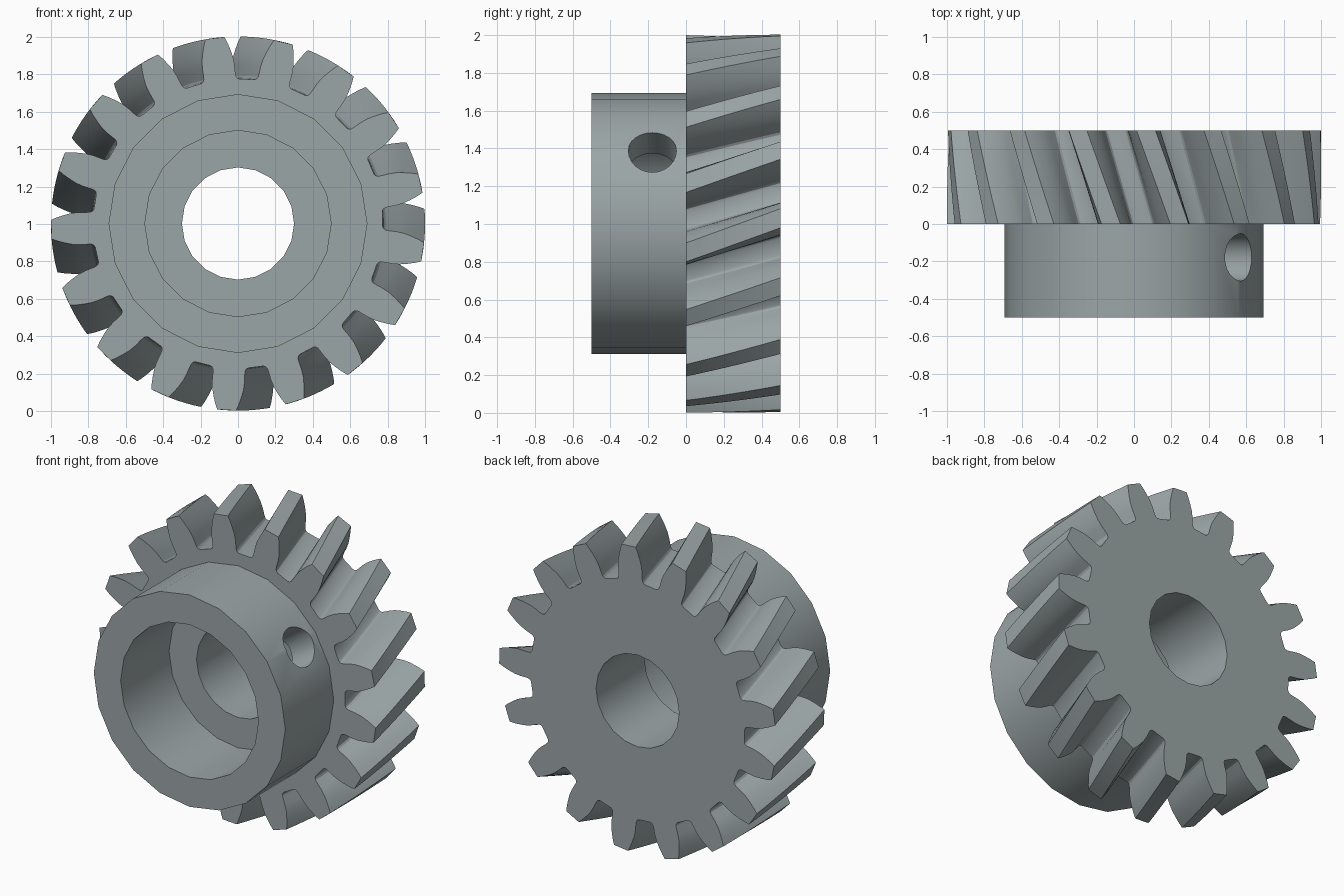
import bpy, bmesh, math
from mathutils import Matrix, Vector

if "Cube" in bpy.data.objects:
    bpy.data.objects.remove(bpy.data.objects["Cube"])

CZ = 1.0025                      # height of the gear axis
TEETH, TWIST, LAYERS = 17, math.radians(10.4), 8
PITCH = 2 * math.pi / TEETH
FIRST_TOOTH = math.radians(86.5) + PITCH / 2

steel = bpy.data.materials.new("grey_steel")
steel.diffuse_color = (0.33, 0.38, 0.385, 1)
steel.use_nodes = True
steel.node_tree.nodes["Principled BSDF"].inputs["Base Color"].default_value = steel.diffuse_color


def finish(bm, name):
    bmesh.ops.recalc_face_normals(bm, faces=bm.faces)
    mesh = bpy.data.meshes.new(name)
    bm.to_mesh(mesh)
    bm.free()
    ob = bpy.data.objects.new(name, mesh)
    bpy.context.collection.objects.link(ob)
    mesh.materials.append(steel)
    return ob


def ring(bm, r, y, sides=20):
    return [bm.verts.new((r * math.cos(2 * math.pi * i / sides), y,
                          CZ + r * math.sin(2 * math.pi * i / sides)))
            for i in range(sides)]


def bridge(bm, a, b):
    n = len(a)
    for i in range(n):
        j = (i + 1) % n
        bm.faces.new((a[i], a[j], b[j], b[i]))


def cylinder(name, radius, depth, matrix, sides):
    bm = bmesh.new()
    bmesh.ops.create_cone(bm, cap_ends=True, segments=sides, radius1=radius,
                          radius2=radius, depth=depth, matrix=matrix)
    return finish(bm, name)


def cut(ob, cutter):
    mod = ob.modifiers.new("cut", 'BOOLEAN')
    mod.operation, mod.solver, mod.object = 'DIFFERENCE', 'EXACT', cutter
    bpy.context.view_layer.objects.active = ob
    bpy.ops.object.modifier_apply(modifier=mod.name)
    bpy.data.objects.remove(cutter)


def smooth(ob):
    bpy.ops.object.select_all(action='DESELECT')
    ob.select_set(True)
    bpy.context.view_layer.objects.active = ob
    bpy.ops.object.shade_smooth_by_angle(angle=math.radians(25))


# Half tooth profile: radius, half angle in degrees, root to tip
flank = [(0.774, 7.6), (0.779, 6.8), (0.79, 6.25), (0.81, 6.05), (0.85, 5.85),
         (0.89, 5.4), (0.93, 4.6), (0.97, 3.7), (1.0, 2.9)]
tooth = ([(r, math.radians(-a)) for r, a in flank] +
         [(r, math.radians(a)) for r, a in reversed(flank)])
outline = [(r, FIRST_TOOTH + k * PITCH + a) for k in range(TEETH) for r, a in tooth]

# Helical toothed wheel, twisted layer by layer
bm = bmesh.new()
layers = []
for i in range(LAYERS + 1):
    t = i / LAYERS
    layers.append([bm.verts.new((r * math.cos(a + TWIST * t), 0.5 * t,
                                 CZ + r * math.sin(a + TWIST * t)))
                   for r, a in outline])
for lower, upper in zip(layers, layers[1:]):
    bridge(bm, lower, upper)
bm.faces.new(layers[0])
bm.faces.new(layers[-1])
gear = finish(bm, "helical_gear_wheel")

# Shaft bore through the wheel
along_y = Matrix.Translation((0, 0.25, CZ)) @ Matrix.Rotation(math.pi / 2, 4, 'X')
cut(gear, cylinder("bore_cutter", 0.3, 1.0, along_y, 20))
smooth(gear)

# Hollow hub collar in front of the wheel
bm = bmesh.new()
loops = [ring(bm, 0.692, 0), ring(bm, 0.692, -0.5),
         ring(bm, 0.498, -0.5), ring(bm, 0.498, 0)]
for k in range(4):
    bridge(bm, loops[k], loops[(k + 1) % 4])
hub = finish(bm, "hub_collar")

# Radial set screw hole in the collar wall
d = Vector((math.cos(math.radians(34)), 0, math.sin(math.radians(34))))
place = (Matrix.Translation(Vector((0, -0.178, CZ)) + d * 0.6) @
         d.to_track_quat('Z', 'Y').to_matrix().to_4x4())
cut(hub, cylinder("screw_hole_cutter", 0.127, 0.5, place, 24))
smooth(hub)
